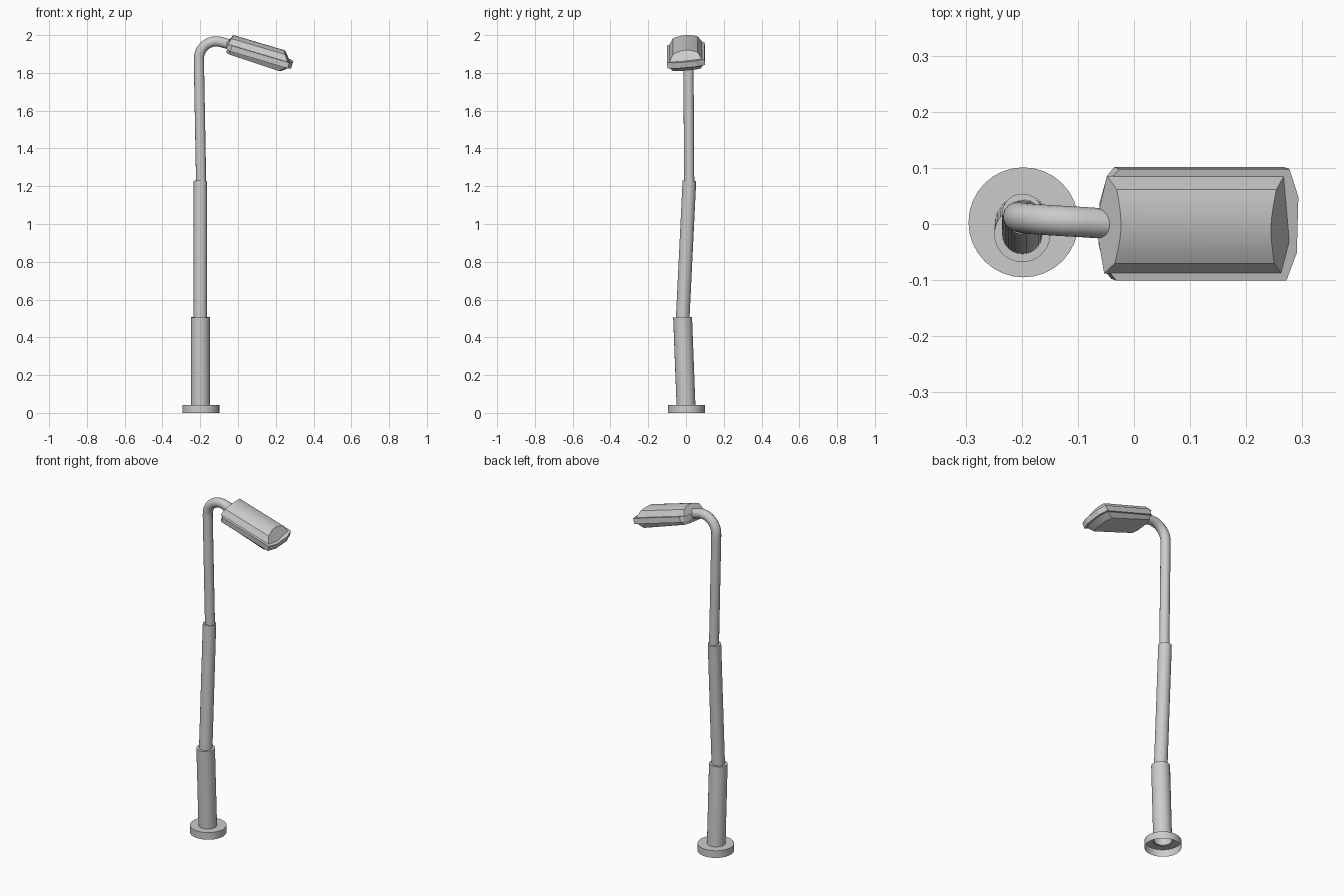
import bpy, bmesh, math
from mathutils import Vector, Matrix

if "Cube" in bpy.data.objects:
    bpy.data.objects.remove(bpy.data.objects["Cube"])

SEG = 32


def finish(bm, name, angle=30, normals=True):
    if normals:
        bmesh.ops.recalc_face_normals(bm, faces=bm.faces)
    me = bpy.data.meshes.new(name)
    bm.to_mesh(me)
    bm.free()
    ob = bpy.data.objects.new(name, me)
    bpy.context.collection.objects.link(ob)
    bpy.ops.object.select_all(action='DESELECT')
    ob.select_set(True)
    bpy.context.view_layer.objects.active = ob
    bpy.ops.object.shade_smooth_by_angle(angle=math.radians(angle))
    return ob


def bridge(bm, a, b):
    n = len(a)
    for i in range(n):
        bm.faces.new((a[i], a[(i + 1) % n], b[(i + 1) % n], b[i]))


def pole(name, p0, p1, r, open_bottom=False):
    """Straight tube between two points."""
    p0, p1 = Vector(p0), Vector(p1)
    rot = (p1 - p0).to_track_quat('Z', 'Y')
    bm = bmesh.new()
    rings = []
    for p in (p0, p1):
        rings.append([bm.verts.new(p + rot @ Vector((r * math.cos(t), r * math.sin(t), 0)))
                      for t in (2 * math.pi * i / SEG for i in range(SEG))])
    bridge(bm, *rings)
    bm.faces.new(rings[1])
    if not open_bottom:
        bm.faces.new(rings[0][::-1])
    return finish(bm, name)


# Base flange: hollow cap, open underneath
bm = bmesh.new()
rings = [[bm.verts.new((-0.197 + r * math.cos(t), 0.003 + r * math.sin(t), z))
          for t in (2 * math.pi * i / SEG for i in range(SEG))]
         for r, z in ((0.098, 0), (0.098, 0.042), (0.048, 0.042))]
bridge(bm, rings[0], rings[1])
bridge(bm, rings[1], rings[2])
finish(bm, "base_flange", normals=False)

# Slightly crooked telescoping pole
pole("lower_pole", (-0.198, 0.0, 0.04), (-0.199, -0.018, 0.507), 0.05, True)
pole("middle_pole", (-0.199, -0.018, 0.49), (-0.199, 0.018, 1.228), 0.036)

# Upper pole bending over into the arm
path = [(-0.195, 0.017, 1.21), (-0.207, 0.013, 1.86)]
for i in range(13):
    a = math.radians(180 - 106 * i / 12)
    path.append((-0.115 + 0.092 * math.cos(a), 0.013 * (1 - i / 16), 1.875 + 0.092 * math.sin(a)))
path.append((-0.04, 0.0, 1.949))
cu = bpy.data.curves.new("upper_pole_arm", 'CURVE')
cu.dimensions = '3D'
cu.bevel_depth = 0.027
cu.bevel_resolution = 6
cu.use_fill_caps = True
sp = cu.splines.new('POLY')
sp.points.add(len(path) - 1)
for pt, co in zip(sp.points, path):
    pt.co = (*co, 1)
sp.use_smooth = True
bpy.context.collection.objects.link(bpy.data.objects.new("upper_pole_arm", cu))

# Lamp head frame: nose tilted down, rolled a little
HEAD = (Matrix.Translation((0, 0, 1.93)) @ Matrix.Rotation(math.radians(16.5), 4, 'Y')
        @ Matrix.Rotation(math.radians(5.5), 4, 'X'))


def slab(name, levels):
    """Stack of mirrored half outlines, each a list of (u, v, w)."""
    bm = bmesh.new()
    rings = []
    for half in levels:
        full = half + [(u, -v, w) for u, v, w in reversed(half)]
        rings.append([bm.verts.new(HEAD @ Vector(p)) for p in full])
    for a, b in zip(rings, rings[1:]):
        bridge(bm, a, b)
    bm.faces.new(rings[0])
    bm.faces.new(rings[-1])
    return finish(bm, name, 15)


# Rim around the head
rim = [(-0.06, 0.035), (-0.047, 0.085), (-0.034, 0.1), (0.282, 0.1), (0.30, 0.05)]
slab("head_rim", [[(u, v, w) for u, v in rim] for w in (-0.018, 0.014)])

# Tapered lens underneath
slab("lamp_lens", [
    [(-0.055, 0.05, -0.017), (-0.038, 0.09, -0.017), (0.272, 0.09, -0.017), (0.288, 0.045, -0.017)],
    [(-0.051, 0.045, -0.037), (-0.036, 0.075, -0.037), (0.242, 0.075, -0.047), (0.254, 0.04, -0.047)]])

# Domed housing: arched section with sloping ends
N = 12
section = [(-0.0875, 0.012)]
for i in range(N + 1):
    v = -0.066 + 0.132 * i / N
    section.append((v, 0.06 - 0.014 * (v / 0.066) ** 2))
section.append((0.0875, 0.012))
section += [(0.03, 0.012), (-0.03, 0.012)]
bm = bmesh.new()
ends = []
for u0, slope, bulge in ((-0.042, -0.3, -0.012), (0.237, 0.75, 0.014)):
    ends.append([bm.verts.new(HEAD @ Vector((
        u0 + slope * (0.06 - w) + bulge * (1 - min(1, max(0, abs(v) - 0.03) / 0.0575)) * (0.06 - w) / 0.048,
        v, w))) for v, w in section])
bridge(bm, *ends)
for e in ends:
    bm.faces.new(e)
finish(bm, "head_housing", 20)
